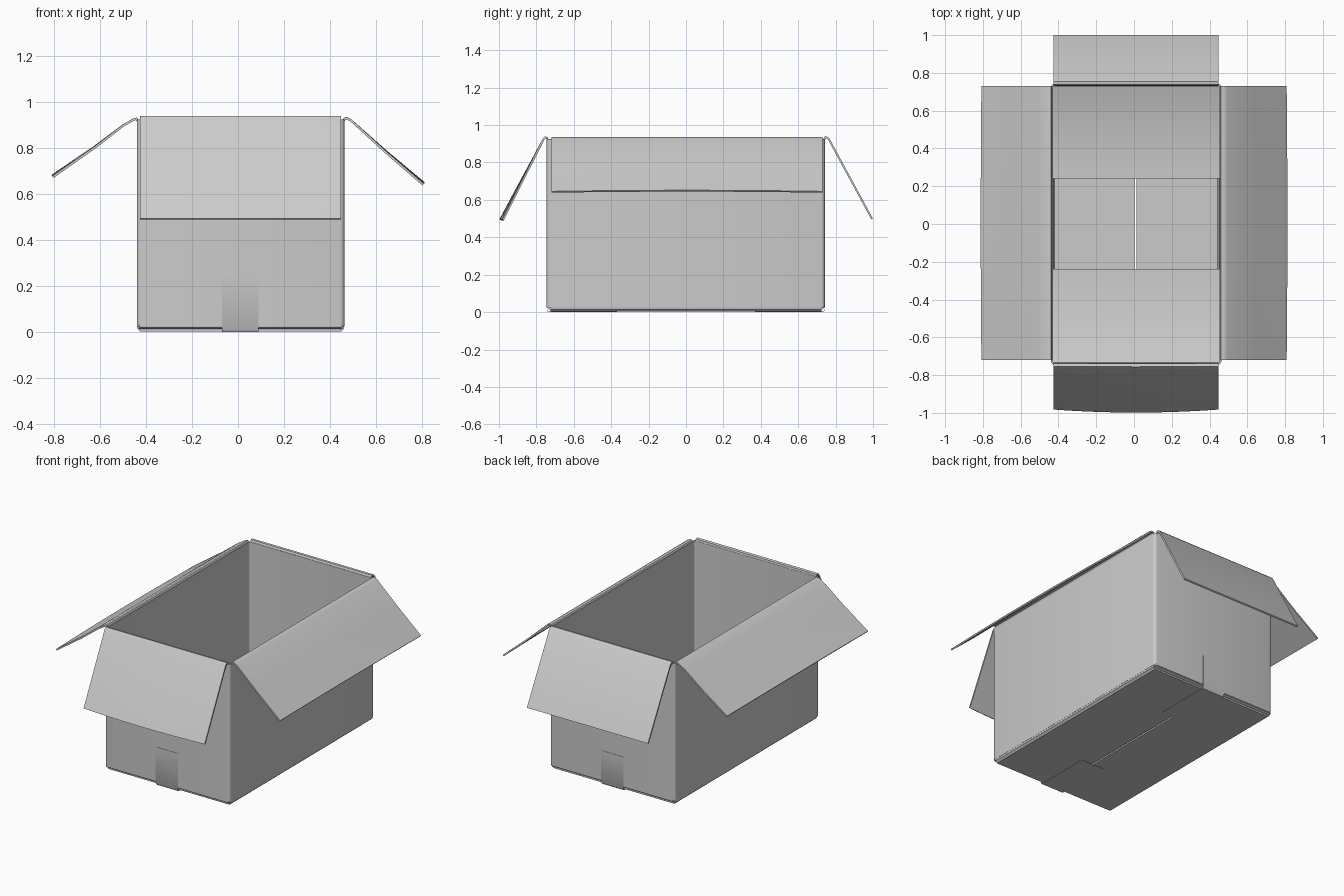
import bpy, bmesh, math
from mathutils import Vector

if "Cube" in bpy.data.objects:
    bpy.data.objects.remove(bpy.data.objects["Cube"])

T = 0.010                                  # cardboard thickness
X0, X1, Y0, Y1 = -0.435, 0.458, -0.740, 0.737   # wall centre lines


def finish(name, bm):
    bmesh.ops.recalc_face_normals(bm, faces=bm.faces)
    me = bpy.data.meshes.new(name)
    bm.to_mesh(me)
    bm.free()
    ob = bpy.data.objects.new(name, me)
    bpy.context.collection.objects.link(ob)
    bpy.ops.object.select_all(action='DESELECT')
    bpy.context.view_layer.objects.active = ob
    ob.select_set(True)
    bpy.ops.object.shade_smooth_by_angle(angle=math.radians(35))
    return ob


def outline(pts, t):
    """Closed cross-section: a folded line given thickness t."""
    P = [Vector(p) for p in pts]
    left, right = [], []
    for i, p in enumerate(P):
        a = (P[i] - P[i - 1]).normalized() if i else None
        b = (P[i + 1] - P[i]).normalized() if i < len(P) - 1 else None
        d = ((a or b) + (b or a)).normalized()
        n = Vector((-d.y, d.x)) * t / 2 / max(0.5, d.dot(b or a))
        left.append(p + n)
        right.append(p - n)
    return left + right[::-1]


def sheet(name, axis, pts, w0, w1, t=T, bow=(0, 0), seg=8):
    """Extrude a folded profile (u, z) along 'x' or 'y', optionally bowed at the free end."""
    bm = bmesh.new()
    prof = outline(pts, t)
    n = len(pts)
    span = abs(pts[-1][1] - pts[0][1]) or 1
    rows = []
    for k in range(seg + 1):
        s = k / seg
        w = w0 + (w1 - w0) * s
        row = []
        for p in prof:
            f = 4 * s * (1 - s) * min(1, abs(p.y - pts[0][1]) / span)
            u, z = p.x + bow[0] * f, p.y + bow[1] * f
            row.append(bm.verts.new((u, w, z) if axis == 'y' else (w, u, z)))
        rows.append(row)
    m = len(prof)
    for a, b in zip(rows, rows[1:]):
        for i in range(m):
            j = (i + 1) % m
            bm.faces.new((a[i], a[j], b[j], b[i]))
    for r in (rows[0], rows[-1]):
        for i in range(n - 1):
            bm.faces.new((r[i], r[i + 1], r[m - 2 - i], r[m - 1 - i]))
    return finish(name, bm)


def ring(off, r):
    pts = []
    for q, (cx, cy) in enumerate(((X1 + off - r, Y1 + off - r), (X0 - off + r, Y1 + off - r),
                                  (X0 - off + r, Y0 - off + r), (X1 + off - r, Y0 - off + r))):
        for i in range(5):
            a = math.pi / 2 * (q + i / 4)
            pts.append((cx + r * math.cos(a), cy + r * math.sin(a)))
    return pts


# Four walls as one rounded sleeve
bm = bmesh.new()
loops = [[bm.verts.new((x, y, z)) for x, y in ring(o, r)]
         for o, r, z in ((T / 2, 0.02, 0.025), (T / 2, 0.02, 0.925),
                         (-T / 2, 0.01, 0.925), (-T / 2, 0.01, 0.025))]
for k in range(4):
    a, b = loops[k], loops[(k + 1) % 4]
    for i in range(len(a)):
        j = (i + 1) % len(a)
        bm.faces.new((a[i], a[j], b[j], b[i]))
finish("box_walls", bm)

# Long top flaps
sheet("right_top_flap", 'y', [(X1, 0.918), (X1 + .006, 0.929), (0.474, 0.930), (0.490, 0.922),
                              (0.64, 0.785), (0.805, 0.642)], -0.72, 0.73, bow=(0.004, 0.006))
sheet("left_top_flap", 'y', [(X0, 0.918), (X0 - .006, 0.928), (-0.452, 0.926), (-0.50, 0.898),
                             (-0.62, 0.805), (-0.805, 0.675)], -0.72, 0.73, bow=(-0.004, 0.005))

# Short top flaps
sheet("front_top_flap", 'x', [(Y0, 0.918), (Y0 - .003, 0.932), (-0.753, 0.934), (-0.763, 0.922),
                              (-0.978, 0.493)], -0.425, 0.447, bow=(-0.016, 0))
sheet("back_top_flap", 'x', [(Y1, 0.918), (Y1 + .006, 0.933), (0.752, 0.934), (0.765, 0.922),
                             (0.995, 0.498)], -0.425, 0.447)

# Bottom flaps: long outer pair meeting at the seam, short inner pair above them
for name, x, seam, d in (("right", X1, 0.013, 1), ("left", X0, 0.003, -1)):
    sheet(name + "_bottom_flap", 'y', [(x, 0.03), (x - d * .003, 0.017), (x - d * .013, 0.008),
                                       (seam, 0.008)], -0.725, 0.725, seg=1)
for name, y, end, d in (("front", Y0, -0.238, 1), ("back", Y1, 0.242, -1)):
    sheet(name + "_inner_bottom_flap", 'x', [(y, 0.034), (y + d * .003, 0.025), (y + d * .012, 0.019),
                                             (end, 0.019)], -0.43, 0.453, seg=1)

# Tape strips wrapping from each end under the box
for name, y, d, top in (("front", Y0, -1, 0.25), ("back", Y1, 1, 0.22)):
    e = y + d * (T / 2 + 0.001)
    sheet(name + "_tape", 'x', [(e, top), (e, 0.015), (e - d * .008, 0.002), (d * 0.37, 0.002)],
          -0.07, 0.09, t=0.002, seg=1)
